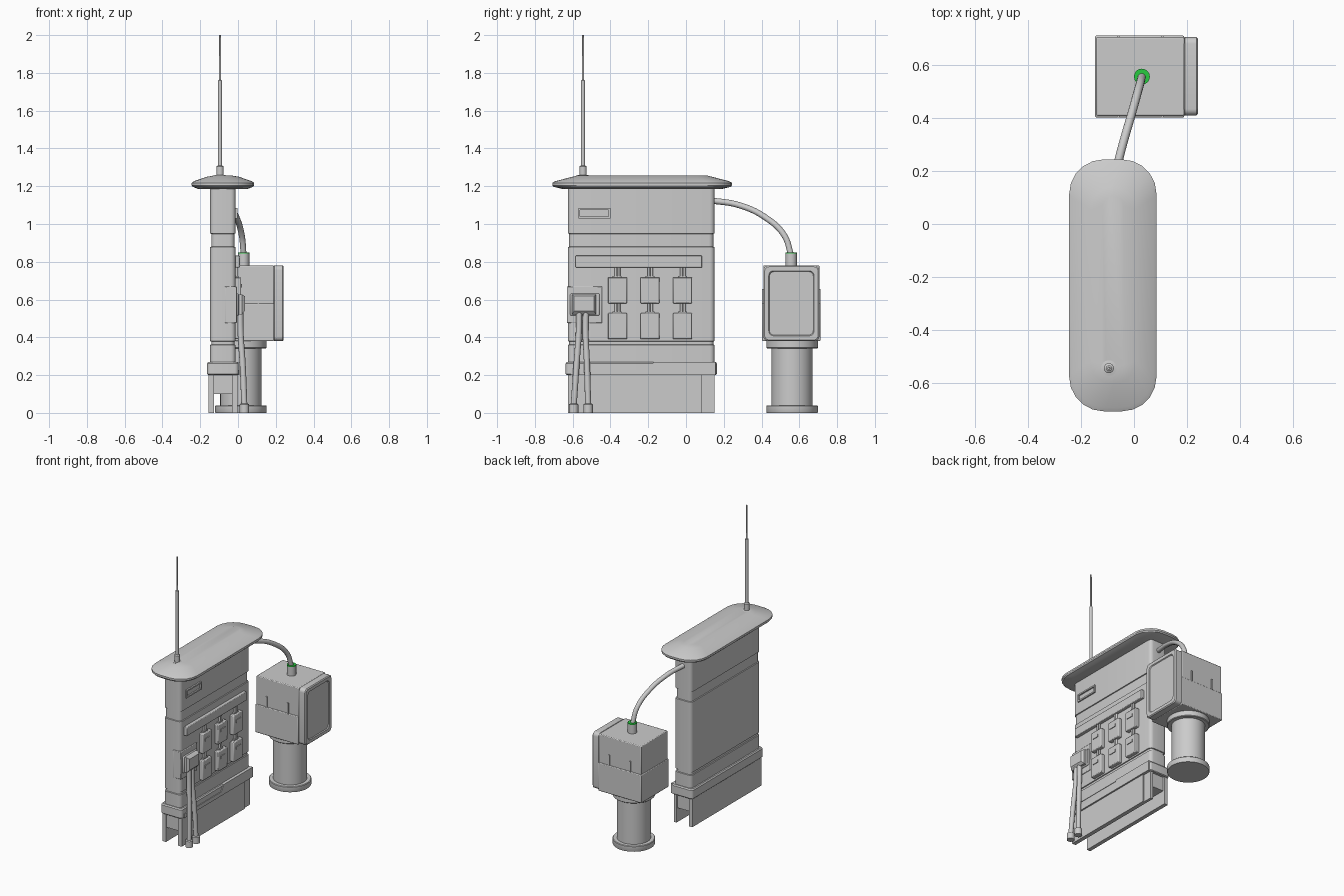
import bpy, bmesh, math
from mathutils import Vector

if "Cube" in bpy.data.objects:
    bpy.data.objects.remove(bpy.data.objects["Cube"])


def finish(name, bm, bevel=0, seg=2):
    bmesh.ops.recalc_face_normals(bm, faces=bm.faces)
    me = bpy.data.meshes.new(name)
    bm.to_mesh(me)
    bm.free()
    ob = bpy.data.objects.new(name, me)
    bpy.context.collection.objects.link(ob)
    if bevel:
        m = ob.modifiers.new("bevel", "BEVEL")
        m.width, m.segments, m.limit_method = bevel, seg, "ANGLE"
    bpy.ops.object.select_all(action="DESELECT")
    ob.select_set(True)
    bpy.context.view_layer.objects.active = ob
    bpy.ops.object.shade_smooth_by_angle(angle=math.radians(30))
    return ob


def box(name, x, y, z, bevel=0.0):
    bm = bmesh.new()
    bmesh.ops.create_cube(bm, size=1)
    for v in bm.verts:
        for i, (a, b) in enumerate((x, y, z)):
            v.co[i] = a + (v.co[i] + 0.5) * (b - a)
    return finish(name, bm, bevel)


def bridge(name, rings):
    bm = bmesh.new()
    loops = [[bm.verts.new(p) for p in ring] for ring in rings]
    n = len(loops[0])
    for a, b in zip(loops, loops[1:]):
        for i in range(n):
            j = (i + 1) % n
            bm.faces.new((a[i], a[j], b[j], b[i]))
    bm.faces.new(loops[0][::-1])
    bm.faces.new(loops[-1])
    return finish(name, bm)


def rounded(ca, cb, ha, hb, r, steps=5):
    pts = []
    for k, (sa, sb) in enumerate(((1, 1), (-1, 1), (-1, -1), (1, -1))):
        for i in range(steps + 1):
            t = math.pi / 2 * (k + i / steps)
            pts.append((ca + sa * (ha - r) + r * math.cos(t), cb + sb * (hb - r) + r * math.sin(t)))
    return pts


def stack(name, cx, cy, layers, r):
    """Rounded plan lofted through (half x, half y, z) layers."""
    return bridge(name, [[(a, b, z) for a, b in rounded(cx, cy, hx, hy, min(r, hx * 0.98))]
                         for hx, hy, z in layers])


def turned(name, cx, cy, profile, n=32):
    return bridge(name, [[(cx + r * math.cos(2 * math.pi * i / n), cy + r * math.sin(2 * math.pi * i / n), z)
                          for i in range(n)] for r, z in profile])


def side_plate(name, cy, cz, hy, hz, r, layers):
    """Rounded panel facing +x, through (x, inset) layers."""
    return bridge(name, [[(x, a, b) for a, b in rounded(cy, cz, hy - s, hz - s, r)] for x, s in layers])


def tube(name, pts, radius):
    cu = bpy.data.curves.new(name, "CURVE")
    cu.dimensions, cu.bevel_depth, cu.bevel_resolution = "3D", radius, 4
    cu.use_fill_caps, cu.resolution_u = True, 10
    sp = cu.splines.new("BEZIER")
    sp.bezier_points.add(len(pts) - 1)
    for bp, p in zip(sp.bezier_points, pts):
        bp.co = Vector(p)
        bp.handle_left_type = bp.handle_right_type = "AUTO"
    ob = bpy.data.objects.new(name, cu)
    bpy.context.collection.objects.link(ob)
    return ob


# Cabinet slab with shallow recessed seams
BX, BY, HX, HY = -0.08, -0.237, 0.067, 0.388
i = 0.006
stack("cabinet_body", BX, BY, [
    (HX, HY, 0.2), (HX, HY, 0.36), (HX - i, HY - i, 0.362), (HX - i, HY - i, 0.378),
    (HX, HY, 0.38), (HX, HY, 0.878), (HX - i, HY - i, 0.88), (HX - i, HY - i, 0.948),
    (HX, HY, 0.95), (HX, HY, 1.195)], 0.025)

# Domed roof cap
stack("roof_cap", -0.08, -0.232, [
    (0.13, 0.42, 1.185), (0.16, 0.47, 1.197), (0.165, 0.476, 1.205), (0.165, 0.476, 1.218),
    (0.155, 0.462, 1.226), (0.085, 0.37, 1.25), (0.04, 0.34, 1.258)], 0.13)

# Base ring, stepped trim and channel legs
stack("base_band", BX, BY, [(0.078, 0.395, 0.2), (0.083, 0.4, 0.205), (0.083, 0.4, 0.262), (0.077, 0.394, 0.27)], 0.02)
trim = [(-0.61, 0.2), (0.155, 0.2), (0.155, 0.27), (-0.17, 0.27), (-0.2, 0.228), (-0.61, 0.228)]
bridge("stepped_trim", [[(x, y, z) for y, z in trim] for x in (-0.01, 0.008)])
box("left_leg", (-0.156, -0.128), (-0.625, 0.152), (0, 0.21))
box("right_leg", (-0.032, -0.003), (-0.625, 0.085), (0, 0.21))
box("right_leg_end", (-0.032, -0.012), (0.085, 0.152), (0, 0.21))
box("channel_ceiling", (-0.13, -0.03), (-0.615, 0.14), (0.1, 0.21))

# Antenna
turned("antenna", -0.095, -0.545, [
    (0.03, 1.245), (0.03, 1.258), (0.019, 1.26), (0.019, 1.305), (0.011, 1.31),
    (0.011, 1.76), (0.006, 1.762), (0.005, 2.0)], 16)

# Label frame on the face
y0, y1, z0, z1 = -0.57, -0.4, 1.03, 1.085
for n, y, z in (("bottom", (y0, y1), (z0, z0 + 0.01)), ("top", (y0, y1), (z1 - 0.01, z1)),
                ("front", (y0, y0 + 0.01), (z0, z1)), ("back", (y1 - 0.01, y1), (z0, z1))):
    box("label_frame_" + n, (-0.02, -0.003), y, z)

# Distribution rail with rows of modules
box("rail", (-0.02, 0.01), (-0.585, 0.085), (0.77, 0.832), 0.004)
for k, cy in enumerate((-0.363, -0.19, -0.018)):
    for row, (lo, hi) in enumerate(((0.58, 0.718), (0.39, 0.528))):
        box(f"module_{k}_{row}", (-0.02, 0.016), (cy - 0.051, cy + 0.051), (lo, hi), 0.005)
        box(f"module_clip_{k}_{row}", (0.01, 0.021), (cy - 0.03, cy + 0.022), (hi - 0.055, hi - 0.035))
        top = 0.775 if row == 0 else 0.585
        box(f"module_neck_{k}_{row}", (-0.02, 0.002), (cy - 0.025, cy + 0.022), (hi - 0.01, hi + 0.008))
        for s in (-0.008, 0.008):
            tube(f"module_wire_{k}_{row}", [(-0.006, cy + s, hi - 0.01), (-0.006, cy + s, top)], 0.007)

# Power inlet wrapped on the corner
box("inlet_bracket", (-0.07, -0.006), (-0.63, -0.445), (0.475, 0.67), 0.004)
box("inlet_backplate", (-0.02, 0.004), (-0.613, -0.458), (0.515, 0.632), 0.006)
bridge("inlet_box", [[(x, -0.54 + sy * w, z) for sy, z in ((-1, lo), (1, lo), (1, hi), (-1, hi))]
                     for x, w, lo, hi in ((0, 0.064, 0.522, 0.628), (0.02, 0.064, 0.522, 0.628), (0.036, 0.052, 0.54, 0.618))])
for k, (ya, yb) in enumerate(((-0.565, -0.595), (-0.53, -0.518))):
    tube(f"inlet_cable_{k}", [(0.012, ya, 0.54), (0.013, ya - 0.002, 0.44),
                              (0.025, (ya + yb) / 2, 0.25), (0.034, yb, 0.03)], 0.016)
    turned(f"inlet_plug_{k}", 0.034, yb, [(0.025, 0), (0.025, 0.045), (0.018, 0.05)], 16)

# Pedestal under the meter box
turned("pedestal", 0.015, 0.562, [
    (0.135, 0), (0.137, 0.004), (0.137, 0.036), (0.133, 0.04), (0.109, 0.04), (0.109, 0.342),
    (0.133, 0.342), (0.137, 0.346), (0.137, 0.385)], 40)

# Meter box in two halves with side slits and a framed door
box("meter_box_lower", (-0.147, 0.19), (0.403, 0.712), (0.38, 0.58), 0.005)
box("meter_box_upper", (-0.143, 0.19), (0.409, 0.706), (0.575, 0.78), 0.005)
for sx in (-0.06, 0.107):
    for n, y in (("front", 0.406), ("back", 0.709)):
        box("latch_" + n, (sx - 0.005, sx + 0.005), (y - 0.004, y + 0.004), (0.575, 0.655))
side_plate("door_frame", 0.558, 0.58, 0.148, 0.2, 0.025,
           [(0.17, 0.004), (0.19, 0.004), (0.192, 0), (0.236, 0), (0.242, 0.006),
            (0.242, 0.028), (0.236, 0.032)])

# Cable gland with green top, and the overhead cable
turned("gland", 0.03, 0.557, [(0.03, 0.77), (0.03, 0.843)], 20)
seal = turned("gland_seal", 0.03, 0.557, [(0.03, 0.843), (0.03, 0.85)], 20)
green = bpy.data.materials.new("green_seal")
green.diffuse_color = (0.02, 0.6, 0.05, 1)
green.use_nodes = True
green.node_tree.nodes["Principled BSDF"].inputs["Base Color"].default_value = green.diffuse_color
seal.data.materials.append(green)
tube("overhead_cable", [(-0.085, 0.13, 1.125), (-0.048, 0.28, 1.1), (-0.008, 0.42, 1.035),
                        (0.02, 0.52, 0.94), (0.03, 0.557, 0.835)], 0.016)
